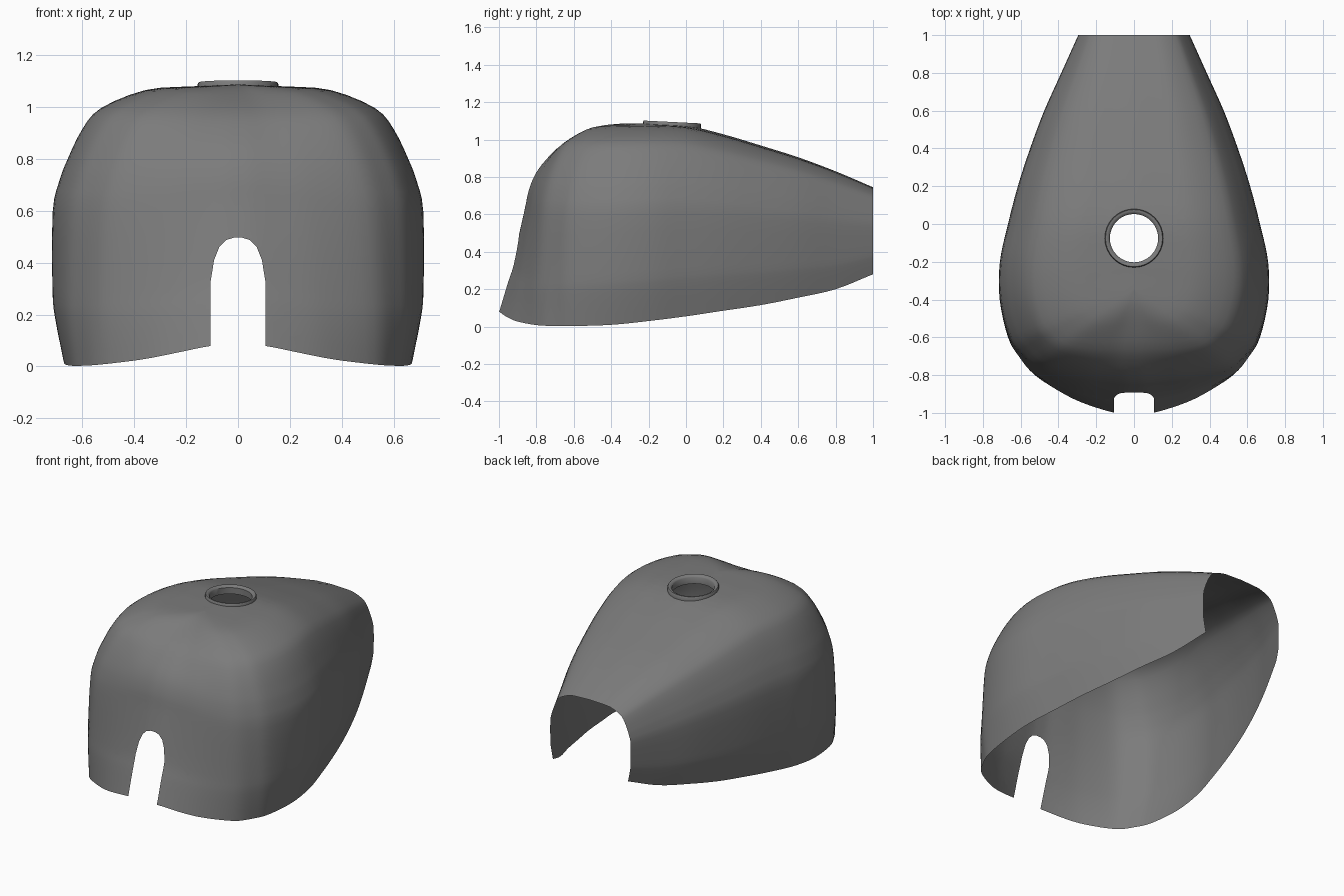
import bpy, bmesh, math
from mathutils import Vector

default = bpy.data.objects.get("Cube")
if default:
    bpy.data.objects.remove(default, do_unlink=True)

grey = bpy.data.materials.new("satin_grey")
grey.use_nodes = True
colour = (0.2, 0.2, 0.2, 1)
grey.diffuse_color = colour
grey.node_tree.nodes["Principled BSDF"].inputs["Base Color"].default_value = colour


def spline(points, steps):
    """Catmull-Rom curve through points of any dimension."""
    pts = [Vector(p) for p in points]
    pts = [2 * pts[0] - pts[1]] + pts + [2 * pts[-1] - pts[-2]]
    out = []
    for a, b, c, d in zip(pts, pts[1:], pts[2:], pts[3:]):
        for i in range(steps):
            t = i / steps
            out.append(b + (c - a) * t / 2 + (a * 2 - b * 5 + c * 4 - d) * t * t / 2
                       + (b * 3 - a - c * 3 + d) * t ** 3 / 2)
    return out + [pts[-2]]


def finish(bm, name):
    mesh = bpy.data.meshes.new(name)
    bm.to_mesh(mesh)
    bm.free()
    mesh.materials.append(grey)
    obj = bpy.data.objects.new(name, mesh)
    bpy.context.collection.objects.link(obj)
    bpy.ops.object.select_all(action="DESELECT")
    obj.select_set(True)
    bpy.context.view_layer.objects.active = obj
    bpy.ops.object.shade_smooth_by_angle(angle=math.radians(40))
    return obj


def skin(bm, rows, closed=False):
    """Join rows of points with quads."""
    grid = [[bm.verts.new(p) for p in row] for row in rows]
    pairs = list(zip(grid, grid[1:])) + ([(grid[-1], grid[0])] if closed else [])
    for a, b in pairs:
        for i in range(len(a) - 1):
            bm.faces.new((a[i], b[i], b[i + 1], a[i + 1]))


def cut_hole(bm, outline, axes, near):
    """Cut a convex outline, drawn in two axes, out of the faces that are near."""
    u, v = axes
    mid = sum(outline, Vector((0, 0))) / len(outline)
    planes = []
    for a, b in zip(outline, outline[1:] + outline[:1]):
        co, no = Vector((0, 0, 0)), Vector((0, 0, 0))
        co[u], co[v] = a
        no[u], no[v] = b.y - a.y, a.x - b.x
        if (mid - a).dot(Vector((no[u], no[v]))) > 0:
            no.negate()
        planes.append((co, no.normalized()))
    for co, no in planes:
        faces = [f for f in bm.faces if near(f.calc_center_median())]
        geom = set(faces)
        for f in faces:
            geom.update(f.edges, f.verts)
        bmesh.ops.bisect_plane(bm, geom=list(geom), dist=1e-5, plane_co=co, plane_no=no)
    inside = []
    for f in bm.faces:
        c = f.calc_center_median()
        if near(c) and all((c - co).dot(no) < 0 for co, no in planes):
            inside.append(f)
    bmesh.ops.delete(bm, geom=inside, context="FACES")


# Half outline from tail to nose: width, y, rim height, spine height
half = [(.295, 1, .28, .745), (.385, .8, .2, .83), (.475, .6, .155, .905),
        (.55, .4, .115, .968), (.615, .2, .085, 1.028), (.667, 0, .055, 1.075),
        (.71, -.2, .03, 1.085), (.711, -.4, .01, 1.085), (.667, -.6, .003, 1.085),
        (.61, -.7, .003, 1.085), (.525, -.8, .008, 1.085), (.37, -.9, .027, 1.085),
        (.25, -.955, .05, 1.085), (.1, -1, .08, 1.085)]
nose = [(0, -1.01, .085, 1.085)]
outline = spline(half + nose + [(-x, y, a, b) for x, y, a, b in reversed(half)], 4)

# Rim-to-spine profiles: reach, height
side = spline([(.935, 0), (.985, .16), (1, .26), (1, .54), (.965, .65), (.92, .73),
               (.84, .84), (.74, .915), (.5, .98), (.25, .993), (0, 1)], 3)
front = spline([(1, 0), (.925, .16), (.875, .26), (.78, .53), (.745, .64), (.69, .73),
                (.6, .81), (.47, .89), (.27, .955), (.12, .99), (0, 1)], 3)

# Tank shell, open at the tail and underneath
rows = []
for x, y, low, high in outline:
    spine = y if y > 0 else -.35 * (1 - max(0, 1 + y) ** 2.86)
    dy = y - spine
    turn = dy * dy / (dy * dy + x * x)
    profile = [s.lerp(f, turn) for s, f in zip(side, front)]
    widest = max(p.x for p in profile)
    rows.append([(x * p.x / widest, spine + dy * p.x / widest, low + (high - low) * p.y)
                 for p in profile])
bm = bmesh.new()
skin(bm, rows)
bmesh.ops.remove_doubles(bm, verts=bm.verts, dist=1e-4)
bmesh.ops.recalc_face_normals(bm, faces=bm.faces)
if sum(f.normal.z for f in bm.faces) < 0:
    bmesh.ops.reverse_faces(bm, faces=bm.faces)

# Steering notch in the nose
arch = [(.105, -.2), (.105, .33), (.092, .41), (.072, .46), (.045, .487), (.015, .496)]
notch = [Vector(p) for p in arch] + [Vector((-x, z)) for x, z in reversed(arch)]
cut_hole(bm, notch, (0, 2), lambda c: c.y < -.7 and abs(c.x) < .25 and c.z < .65)

# Filler hole in the top
centre = Vector((0, -.075, 1.09))
sides = 32
angles = [math.tau * i / sides for i in range(sides)]
ring = [Vector((.14 * math.cos(a), centre.y + .14 * math.sin(a))) for a in angles]
cut_hole(bm, ring, (0, 1),
         lambda c: c.z > .9 and abs(c.x) < .25 and abs(c.y - centre.y) < .25)
finish(bm, "tank_shell")

# Filler neck with a raised lip, leaning with the top
lip = [(.155, -.025), (.155, -.002), (.151, .004), (.143, .004), (.133, -.002),
       (.128, -.008), (.128, -.05)]
bm = bmesh.new()
skin(bm, [[(centre.x + r * math.cos(a), centre.y + r * math.sin(a),
            centre.z + h - .05 * r * math.sin(a)) for r, h in lip] for a in angles],
     closed=True)
bmesh.ops.recalc_face_normals(bm, faces=bm.faces)
if sum(f.normal.z for f in bm.faces) < 0:
    bmesh.ops.reverse_faces(bm, faces=bm.faces)
finish(bm, "filler_neck")
